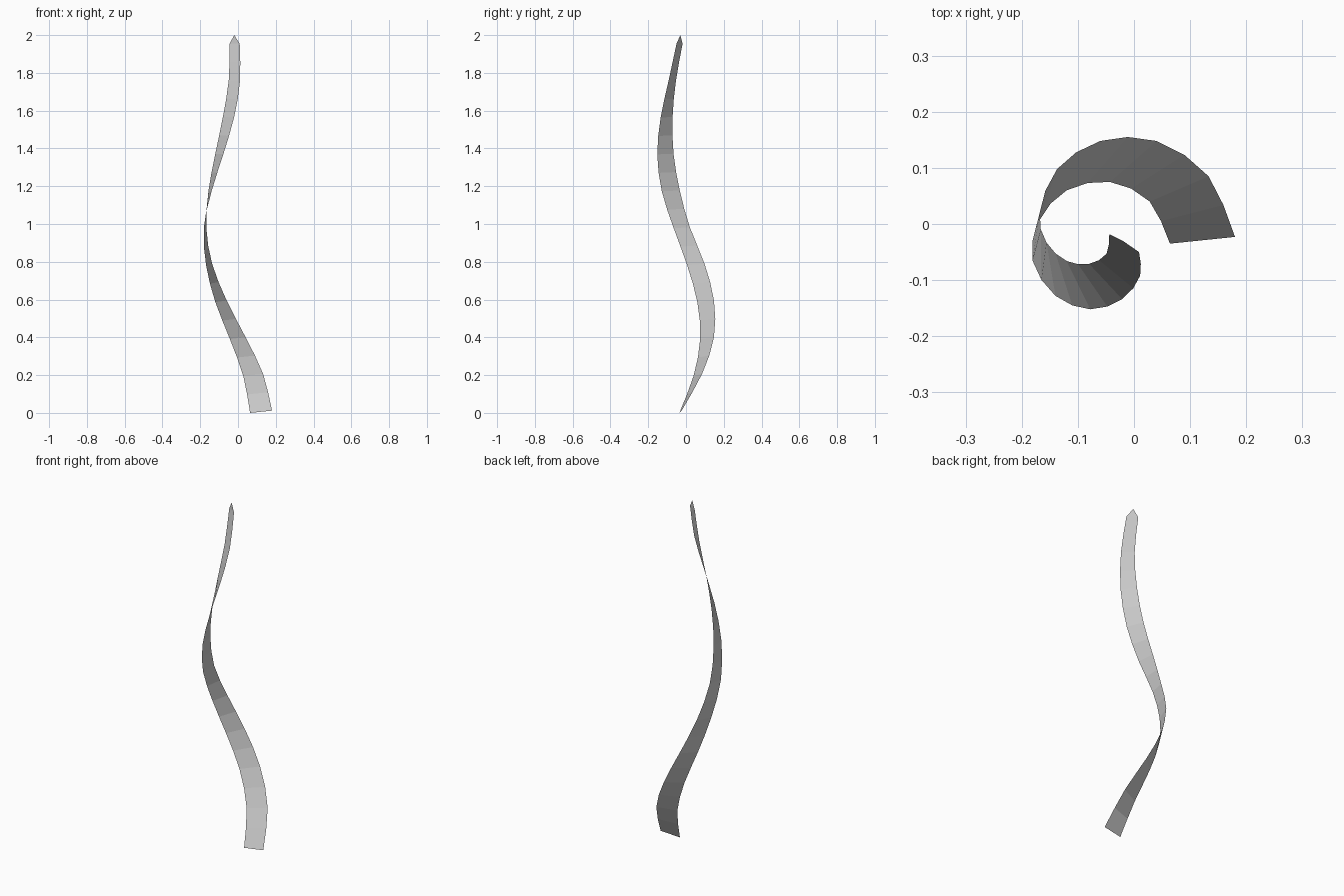
import bpy, bmesh
from mathutils import Vector

if "Cube" in bpy.data.objects:
    bpy.data.objects.remove(bpy.data.objects["Cube"])

ROWS = 20          # segments along the blade
TIP = (-0.02, -0.03, 2.0)

# Plan (x, y) of the two blade edges at evenly spaced heights
edge_a = [(.064, -.035), (.028, .040), (-.043, .075), (-.120, .060), (-.169, .006),
          (-.181, -.065), (-.140, -.128), (-.078, -.152), (-.021, -.134), (.011, -.092), (.009, -.050)]
edge_b = [(.180, -.023), (.133, .085), (.040, .148), (-.060, .148), (-.137, .098),
          (-.168, .020), (-.156, -.033), (-.120, -.066), (-.080, -.071), (-.049, -.053), (-.044, -.018)]


def spline(points, t):
    """Smooth curve through the points, t from 0 to 1."""
    p = [Vector(q) for q in points]
    p = [2 * p[0] - p[1] * 1.0] + p + [2 * p[-1] - p[-2]]
    s = t * (len(points) - 1)
    i = min(int(s), len(points) - 2)
    u = s - i
    a, b, c, d = p[i:i + 4]
    return 0.5 * (2 * b + (c - a) * u + (2 * a - 5 * b + 4 * c - d) * u ** 2
                  + (3 * b - a - 3 * c + d) * u ** 3)


def edge_verts(bm, points, z0, z1):
    verts = []
    for i in range(ROWS + 1):
        t = i / ROWS
        x, y = spline(points, t)
        verts.append(bm.verts.new((x, y, z0 + (z1 - z0) * t)))
    return verts


# Twisted, tapering blade as a single sheet with a short pointed tip
bm = bmesh.new()
a = edge_verts(bm, edge_a, 0.0, 1.955)
b = edge_verts(bm, edge_b, 0.012, 1.955)
for i in range(ROWS):
    bm.faces.new((a[i], b[i], b[i + 1], a[i + 1]))
bm.faces.new((a[-1], b[-1], bm.verts.new(TIP)))

mesh = bpy.data.meshes.new("twisted_blade")
bm.to_mesh(mesh)
bm.free()
blade = bpy.data.objects.new("twisted_blade", mesh)
bpy.context.collection.objects.link(blade)
